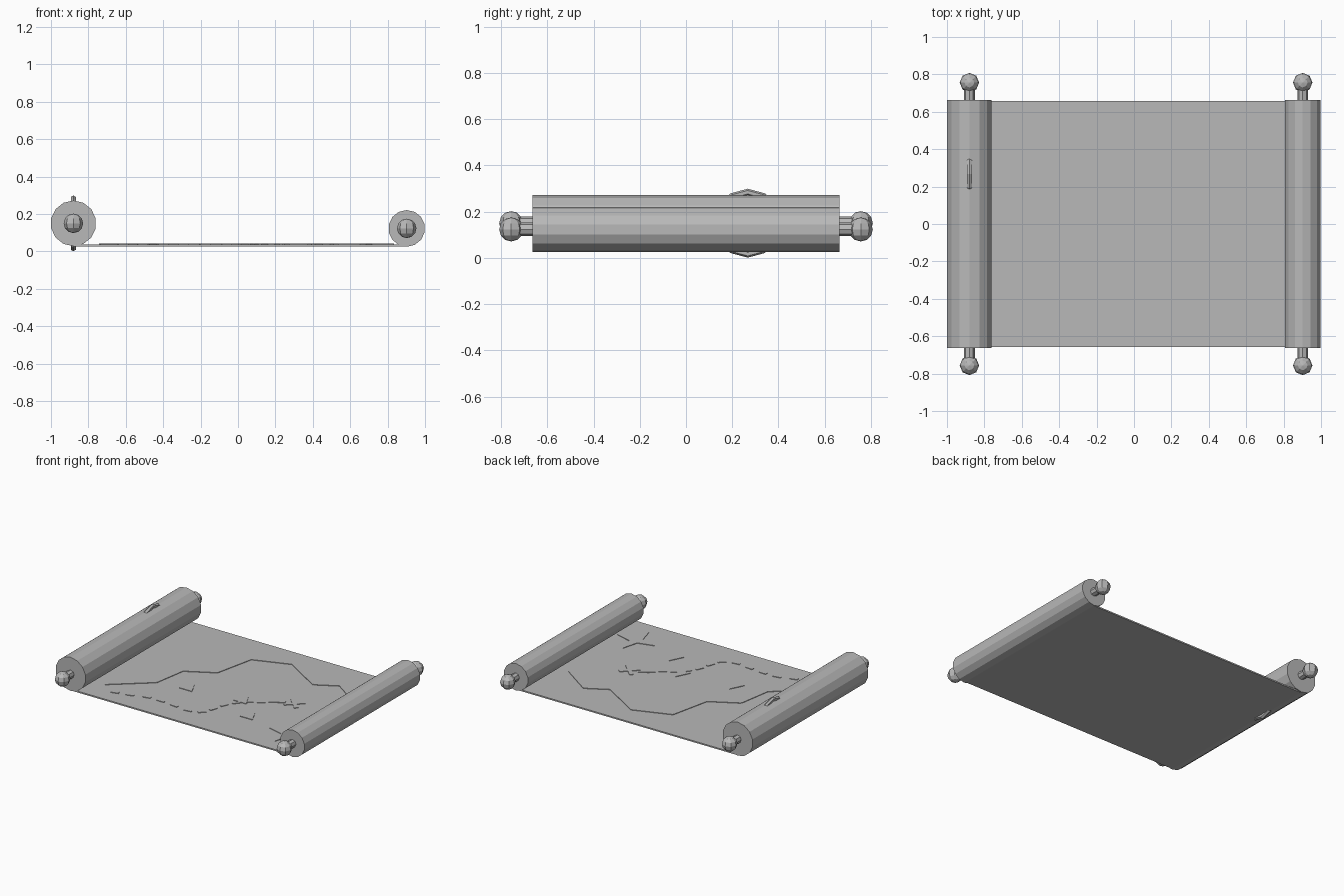
import bpy, bmesh, math
from mathutils import Matrix, Vector

if "Cube" in bpy.data.objects:
    bpy.data.objects.remove(bpy.data.objects["Cube"])

grey = bpy.data.materials.new("plain grey")
grey.diffuse_color = (0.48, 0.48, 0.48, 1)
grey.use_nodes = True
grey.node_tree.nodes["Principled BSDF"].inputs["Base Color"].default_value = grey.diffuse_color

SHEET_TOP = 0.037
INK_TOP = 0.041


def finish(name, bm):
    bmesh.ops.recalc_face_normals(bm, faces=bm.faces)
    mesh = bpy.data.meshes.new(name)
    bm.to_mesh(mesh)
    bm.free()
    mesh.materials.append(grey)
    ob = bpy.data.objects.new(name, mesh)
    bpy.context.collection.objects.link(ob)
    return ob


def cylinder_y(name, x, z, radius, length, sides):
    bm = bmesh.new()
    m = Matrix.Translation((x, 0, z)) @ Matrix.Rotation(math.pi / 2, 4, 'X')
    bmesh.ops.create_cone(bm, cap_ends=True, segments=sides, radius1=radius,
                          radius2=radius, depth=length, matrix=m)
    return finish(name, bm)


def add_plate(bm, pts):
    # thin prism lying on the sheet
    lo = [bm.verts.new((x, y, SHEET_TOP - 0.003)) for x, y in pts]
    hi = [bm.verts.new((x, y, INK_TOP)) for x, y in pts]
    bm.faces.new(lo[::-1])
    bm.faces.new(hi)
    n = len(pts)
    for i in range(n):
        j = (i + 1) % n
        bm.faces.new((lo[i], lo[j], hi[j], hi[i]))


def add_bar(bm, a, b, width):
    a, b = Vector(a), Vector(b)
    d = (b - a).normalized()
    side = Vector((-d.y, d.x)) * width / 2
    add_plate(bm, [a - side, b - side, b + side, a + side])


# Parchment sheet
bm = bmesh.new()
bmesh.ops.create_cube(bm, size=1, matrix=Matrix.Translation((0.01, 0, 0.032))
                      @ Matrix.Diagonal((1.78, 1.314, 0.01, 1)))
finish("parchment_sheet", bm)

# Rolled ends, each with a rod and two knobs
for side, x, z, r in (("left", -0.88, 0.15, 0.122), ("right", 0.902, 0.123, 0.098)):
    cylinder_y(side + "_roll", x, z, r, 1.328, 14)
    cylinder_y(side + "_rod", x, z, 0.029, 1.48, 8)
    bm = bmesh.new()
    for s in (-1, 1):
        bmesh.ops.create_uvsphere(bm, u_segments=8, v_segments=6, radius=0.052,
                                  matrix=Matrix.Translation((x, s * 0.756, z)))
    finish(side + "_knobs", bm)

# Ring standing inside the left roll, showing above and below it
bm = bmesh.new()
R, t, N, M = 0.134, 0.015, 12, 6
rings = []
for i in range(N):
    a = 2 * math.pi * i / N
    ring = []
    for j in range(M):
        b = 2 * math.pi * j / M
        q = R + t * math.cos(b)
        ring.append(bm.verts.new((-0.88 + t * math.sin(b),
                                  0.267 + q * math.cos(a), 0.15 + q * math.sin(a))))
    rings.append(ring)
for i in range(N):
    for j in range(M):
        p, q = rings[i], rings[(i + 1) % N]
        k = (j + 1) % M
        bm.faces.new((p[j], q[j], q[k], p[k]))
finish("tie_ring", bm)

# Coastline
coast = [(-0.74, -0.47), (-0.48, -0.25), (-0.44, -0.005), (-0.24, 0.105),
         (-0.175, 0.40), (0.09, 0.495), (0.385, 0.315), (0.54, 0.40), (0.765, 0.245)]
bm = bmesh.new()
for a, b in zip(coast, coast[1:]):
    add_bar(bm, a, b, 0.012)
finish("coastline", bm)

# Dashed trail
trail = [(-0.615, -0.535), (-0.51, -0.51), (-0.40, -0.475), (-0.29, -0.47),
         (-0.175, -0.48), (-0.06, -0.49), (0.03, -0.455), (0.065, -0.375),
         (0.09, -0.285), (0.135, -0.21), (0.195, -0.15), (0.265, -0.11),
         (0.32, -0.06), (0.37, -0.03)]
bm = bmesh.new()
for i, p in enumerate(trail):
    p = Vector(p)
    d = Vector(trail[min(i + 1, len(trail) - 1)]) - Vector(trail[max(i - 1, 0)])
    d = d.normalized() * 0.028
    add_bar(bm, p - d, p + d, 0.018)
finish("dashed_trail", bm)

# Cross marking the spot
for name, s in (("cross_bar_a", 1), ("cross_bar_b", -1)):
    bm = bmesh.new()
    add_bar(bm, (0.453 - 0.05, -0.05 * s), (0.453 + 0.05, 0.05 * s), 0.028)
    finish(name, bm)

# Mountain marks
bm = bmesh.new()
for x, y in ((-0.255, -0.20), (0.147, -0.153), (0.324, -0.332)):
    add_plate(bm, [(x - 0.05, y - 0.035), (x + 0.05, y - 0.035), (x, y + 0.065)])
finish("mountain_marks", bm)

# Four-pointed compass star
bm = bmesh.new()
star = []
for i in range(8):
    r = 0.15 if i % 2 == 0 else 0.045
    a = math.pi * i / 4
    star.append((0.685 + r * math.cos(a), -0.405 + r * math.sin(a)))
add_plate(bm, star)
finish("compass_star", bm)
